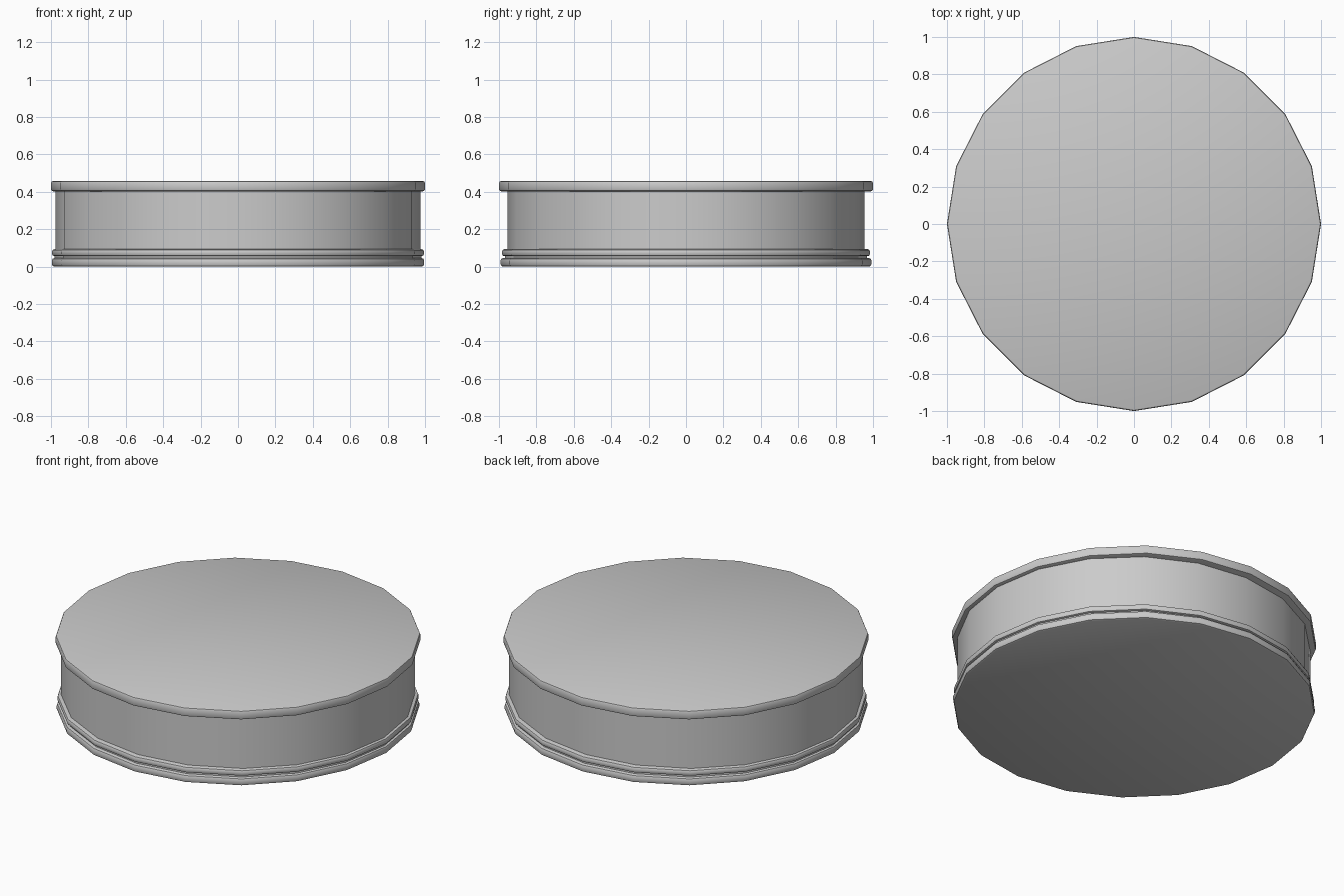
import bpy, bmesh
from math import cos, sin, pi

if "Cube" in bpy.data.objects:
    bpy.data.objects.remove(bpy.data.objects["Cube"])

SIDES = 20


def lathe(name, profile, sx=1.0, sy=1.0):
    """Closed 20-sided solid from a bottom-to-top (radius, z) profile."""
    bm = bmesh.new()
    rings = []
    for r, z in profile:
        rings.append([bm.verts.new((r * sx * cos(2 * pi * i / SIDES),
                                    r * sy * sin(2 * pi * i / SIDES), z))
                      for i in range(SIDES)])
    for low, high in zip(rings, rings[1:]):
        for i in range(SIDES):
            j = (i + 1) % SIDES
            bm.faces.new((low[i], low[j], high[j], high[i]))
    bm.faces.new(rings[0][::-1])
    bm.faces.new(rings[-1])
    mesh = bpy.data.meshes.new(name)
    bm.to_mesh(mesh)
    bm.free()
    ob = bpy.data.objects.new(name, mesh)
    bpy.context.collection.objects.link(ob)
    bpy.ops.object.select_all(action='DESELECT')
    ob.select_set(True)
    bpy.context.view_layer.objects.active = ob
    bpy.ops.object.shade_smooth_by_angle(angle=pi / 6)
    return ob


def rounded_disc(name, z0, z1, b, sx=1.0, sy=1.0):
    """Disc with softened top and bottom edges."""
    lathe(name, [(1 - b, z0), (1 - b * 0.3, z0 + b * 0.3), (1, z0 + b),
                 (1, z1 - b), (1 - b * 0.3, z1 - b * 0.3), (1 - b, z1)], sx, sy)


# Side wall, slightly narrower front to back
lathe("side_wall", [(1, 0.03), (1, 0.43)], 0.977, 0.954)

# Overhanging top plate
rounded_disc("top_plate", 0.403, 0.458, 0.011)

# Two stacked base mouldings
rounded_disc("base_plate", 0.0, 0.046, 0.013, 0.995, 0.991)
rounded_disc("base_ring", 0.056, 0.093, 0.012, 0.994, 0.984)

# Recessed groove between the mouldings
lathe("base_groove", [(1, 0.04), (1, 0.06)], 0.98, 0.968)
